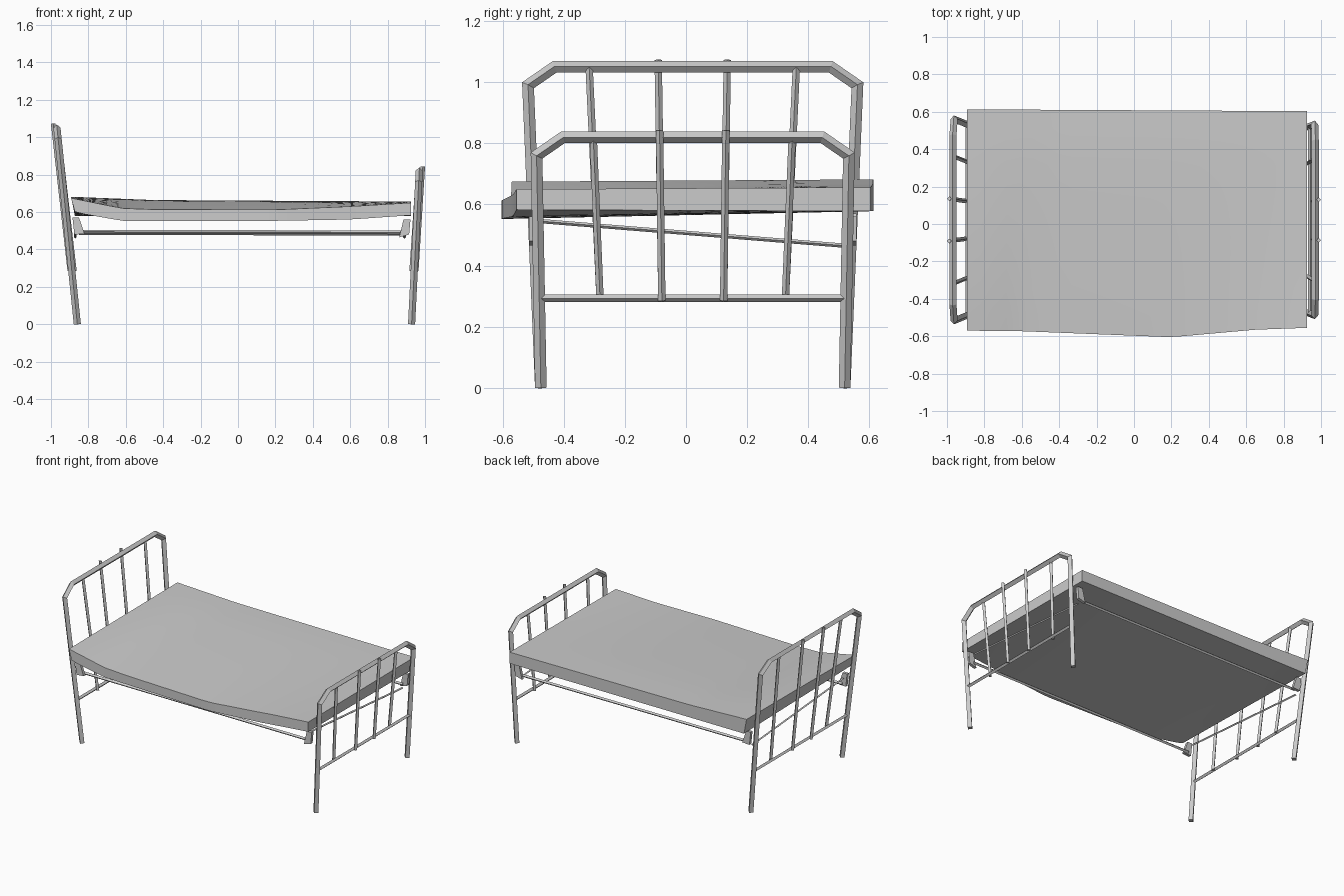
import bpy, bmesh, math
from mathutils import Vector

cube = bpy.data.objects.get("Cube")
if cube:
    bpy.data.objects.remove(cube)

grey = bpy.data.materials.new("plain_grey")
grey.use_nodes = True
GREY = (0.6, 0.6, 0.6, 1)
grey.diffuse_color = GREY
grey.node_tree.nodes["Principled BSDF"].inputs["Base Color"].default_value = GREY


def finish(name, bm, smooth=False):
    bmesh.ops.recalc_face_normals(bm, faces=bm.faces)
    mesh = bpy.data.meshes.new(name)
    bm.to_mesh(mesh)
    bm.free()
    mesh.materials.append(grey)
    obj = bpy.data.objects.new(name, mesh)
    bpy.context.collection.objects.link(obj)
    if smooth:
        bpy.ops.object.select_all(action='DESELECT')
        obj.select_set(True)
        bpy.context.view_layer.objects.active = obj
        bpy.ops.object.shade_smooth_by_angle(angle=math.radians(35))


def tube(name, path, radius, normal):
    """Diamond-section tube with mitred corners, swept along a flat path."""
    pts = [Vector(p) for p in path]
    normal = Vector(normal).normalized()
    bm = bmesh.new()
    rings = []
    for i, p in enumerate(pts):
        a = (p - pts[i - 1]).normalized() if i else (pts[1] - p).normalized()
        b = (pts[i + 1] - p).normalized() if i < len(pts) - 1 else a
        side = normal.cross((a + b).normalized()).normalized()
        stretch = 1 / math.sqrt((1 + a.dot(b)) / 2)
        rings.append([bm.verts.new(p + d * radius) for d in
                      (normal, side * stretch, -normal, -side * stretch)])
    for r, s in zip(rings, rings[1:]):
        for k in range(4):
            bm.faces.new((r[k], r[k - 1], s[k - 1], s[k]))
    bm.faces.new(rings[0])
    bm.faces.new(rings[-1])
    finish(name, bm)


def bed_end(name, x_foot, x_top, height, spread, gap, out):
    """Leaning arch of tube with a lower rail and four fanned bars."""
    def at(y, z, shift=0.0):
        return (x_foot + (x_top - x_foot) * z / height + shift * out, y, z)

    lean = (height, 0, x_foot - x_top)
    mid, half, top = 0.022, 0.497, height - 0.02
    flare = half + spread
    arch = [(-half, 0), (-flare, top - 0.06), (-flare + 0.087, top),
            (flare - 0.087, top), (flare, top - 0.06), (half, 0)]
    tube(name + "_frame", [at(mid + y, z) for y, z in arch], 0.019, lean)
    low = 0.293
    tube(name + "_lower_rail",
         [at(mid - half, low), at(mid + half, low)], 0.012, lean)
    # The middle pair stands outside the frame, the outer pair inside it
    for i, f in enumerate((-1.5, -0.5, 0.5, 1.5)):
        inner = abs(f) < 1
        z_top = height + 0.003 if inner else top
        tube(f"{name}_bar_{i + 1}",
             [at(mid + f * 0.202, low - 0.008, 0.011 if inner else -0.014),
              at(mid + f * gap, z_top, 0.018 if inner else -0.005)], 0.012, lean)


bed_end("headboard", -0.859, -0.97, 1.07, 0.042, 0.226, -1)
bed_end("footboard", 0.928, 0.97, 0.84, 0.014, 0.217, 1)


# Sagging mattress, lower along its front edge
def interp(table, x):
    for (x0, v0), (x1, v1) in zip(table, table[1:]):
        if x <= x1:
            return v0 + (v1 - v0) * (x - x0) / (x1 - x0)
    return table[-1][1]


CREST = [(-0.9, 0.682), (-0.45, 0.664), (0.93, 0.656)]
SAG = [(-0.9, 0), (-0.62, 0.045), (0.2, 0.042), (0.6, 0.022), (0.93, 0)]
FRONT = [(-0.9, -0.57), (-0.6, -0.573), (0.2, -0.605), (0.65, -0.565), (0.93, -0.555)]
UNDER = [(-0.9, 0.603), (-0.62, 0.553), (0.2, 0.553), (0.6, 0.56), (0.93, 0.583)]
bm = bmesh.new()
bmesh.ops.create_grid(bm, x_segments=26, y_segments=12, size=1)
under = {}
for v in bm.verts:
    x = 0.0165 + v.co.x * 0.9085
    t = (v.co.y + 1) / 2
    front = interp(FRONT, x)
    back = 0.608 - 0.005 * v.co.x
    fall = max(0, 1 - t / 0.85) ** 1.3
    z = interp(CREST, x) - 0.006 * (1 - t) - interp(SAG, x) * fall
    bottom = interp(UNDER, x)
    v.co = (x, front + (back - front) * t, z)
    under[v.co.to_tuple(4)] = bottom + (0.578 - bottom) * t
ext = bmesh.ops.extrude_face_region(bm, geom=list(bm.faces), use_keep_orig=True)
for v in ext["geom"]:
    if isinstance(v, bmesh.types.BMVert):
        v.co.z = under[v.co.to_tuple(4)]
        if v.co.x < -0.89:
            v.co.x += 0.02
finish("mattress", bm, smooth=True)

# Side rails and end crossbars below the mattress
for side, y, z in (("front", -0.49, 0.495), ("back", 0.535, 0.488)):
    tube(side + "_side_rail", [(-0.85, y, z), (0.885, y, z - 0.004)], 0.01, (0, 1, 0))
for end, x in (("head", -0.87), ("foot", 0.89)):
    tube(end + "_crossbar", [(x, -0.47, 0.545), (x, 0.52, 0.465)], 0.007, (1, 0, 0))

# Tapered corner brackets
HEAD = [(-0.885, 0.57), (-0.85, 0.57), (-0.82, 0.483), (-0.875, 0.48)]
FOOT = [(0.885, 0.56), (0.922, 0.56), (0.915, 0.48), (0.862, 0.465)]
for end, outline in (("head", HEAD), ("foot", FOOT)):
    for side, y in (("front", -0.503), ("back", 0.548)):
        bm = bmesh.new()
        face = bm.faces.new([bm.verts.new((x, y - 0.01, z)) for x, z in outline])
        ext = bmesh.ops.extrude_face_region(bm, geom=[face], use_keep_orig=True)
        verts = [g for g in ext["geom"] if isinstance(g, bmesh.types.BMVert)]
        bmesh.ops.translate(bm, verts=verts, vec=(0, 0.02, 0))
        finish(f"{end}_{side}_bracket", bm)
